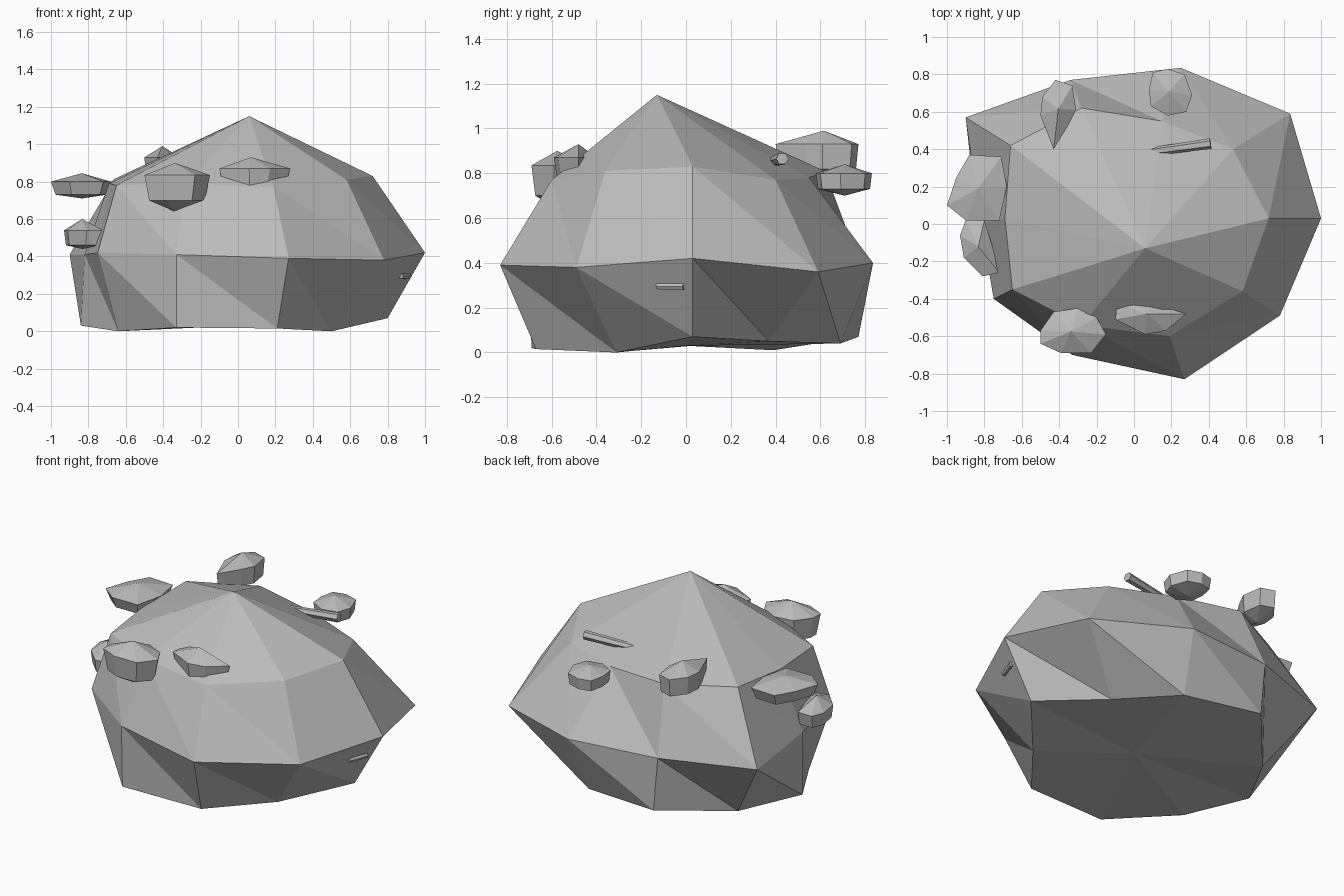
import bpy, bmesh, math
from mathutils import Vector

cube = bpy.data.objects.get("Cube")
if cube:
    bpy.data.objects.remove(cube)

stone = bpy.data.materials.new("stone_grey")
stone.use_nodes = True
GREY = (0.5, 0.5, 0.5, 1)
stone.diffuse_color = GREY
stone.node_tree.nodes["Principled BSDF"].inputs["Base Color"].default_value = GREY


def loft(name, rings, top, bottom):
    """Join stacked rings with facets and close both ends with fans."""
    bm = bmesh.new()
    loops = [[bm.verts.new(p) for p in ring] for ring in rings]
    n = len(loops[0])
    lo, hi = bm.verts.new(bottom), bm.verts.new(top)
    for i in range(n):
        j = (i + 1) % n
        bm.faces.new((lo, loops[0][j], loops[0][i]))
        bm.faces.new((hi, loops[-1][i], loops[-1][j]))
        for a, b in zip(loops, loops[1:]):
            bm.faces.new((a[i], a[j], b[i]))
            bm.faces.new((a[j], b[j], b[i]))
    bmesh.ops.recalc_face_normals(bm, faces=bm.faces)
    mesh = bpy.data.meshes.new(name)
    bm.to_mesh(mesh)
    bm.free()
    mesh.materials.append(stone)
    obj = bpy.data.objects.new(name, mesh)
    bpy.context.scene.collection.objects.link(obj)


# Main boulder: foot, belly and shoulder rings, counter-clockwise from +x
foot = [(.8, .03, .07), (.48, .37, .05), (.2, .69, .04), (-.31, .77, .07), (-.64, .39, .01),
        (-.84, .03, .03), (-.64, -.32, 0), (-.33, -.69, .02), (.21, -.67, .015), (.5, -.31, 0)]
belly = [(1, .03, .42), (.835, .59, .36), (.25, .835, .4), (-.34, .77, .41), (-.9, .57, .41),
         (-.82, 0, .41), (-.75, -.4, .42), (-.33, -.7, .41), (.27, -.83, .39), (.78, -.49, .38)]
shoulder = [(.72, .03, .83), (.53, .4, .77), (.15, .55, .78), (-.28, .62, .81), (-.66, .42, .815),
            (-.69, .03, .79), (-.65, -.35, .78), (-.28, -.54, .79), (.19, -.6, .77), (.58, -.36, .81)]
loft("boulder", [foot, belly, shoulder], (.06, -.13, 1.15), (0, 0, .03))


def pebble(name, outline, floor, base, rim, peak, taper):
    """Faceted stone: tapered lower ring, full outline at the rim, low peak."""
    cx = sum(x for x, y in outline) / len(outline)
    cy = sum(y for x, y in outline) / len(outline)
    lower = [(cx + (x - cx) * taper, cy + (y - cy) * taper, base) for x, y in outline]
    upper = [(x, y, rim) for x, y in outline]
    loft(name, [lower, upper], (cx, cy, peak), (cx, cy, floor))


# Loose stones resting on the slopes
pebble("right_flat_stone",
       [(-.88, .37), (-.71, .36), (-.68, .2), (-.72, .02), (-.9, .02), (-1, .1), (-.95, .25)],
       .71, .73, .8, .845, .85)
pebble("right_low_stone",
       [(-.9, .02), (-.8, .02), (-.76, -.11), (-.72, -.26), (-.81, -.28), (-.91, -.18), (-.93, -.06)],
       .44, .46, .54, .6, .9)
pebble("front_round_stone",
       [(-.5, -.57), (-.43, -.47), (-.3, -.45), (-.2, -.5), (-.15, -.59), (-.23, -.69),
        (-.39, -.69), (-.5, -.64)],
       .64, .7, .835, .9, .85)
pebble("front_pointed_stone",
       [(-.09, -.42), (-.05, -.4), (.1, -.42), (.18, -.45), (.28, -.48), (.17, -.57),
        (.06, -.59), (-.1, -.51)],
       .74, .76, .87, .93, .85)
pebble("back_tall_stone",
       [(-.42, .77), (-.33, .74), (-.31, .61), (-.35, .53), (-.43, .4), (-.5, .58), (-.49, .68)],
       .78, .82, .93, .99, .93)
pebble("back_round_stone",
       [(.18, .83), (.27, .8), (.31, .69), (.28, .6), (.18, .58), (.09, .63), (.08, .72), (.1, .81)],
       .7, .73, .8, .84, .93)


def splinter(name, start, end, radius):
    """Thin six-sided splinter between two points."""
    a, b = Vector(start), Vector(end)
    turn = (b - a).to_track_quat('Z', 'Y')
    circle = [turn @ Vector((math.cos(math.tau * i / 6), math.sin(math.tau * i / 6), 0))
              for i in range(6)]
    loft(name, [[a + p * radius * .8 for p in circle], [b + p * radius for p in circle]], b, a)


splinter("back_splinter", (.08, .385, .85), (.41, .43, .865), .028)
splinter("side_splinter", (.87, -.13, .295), (.91, -.01, .295), .018)
